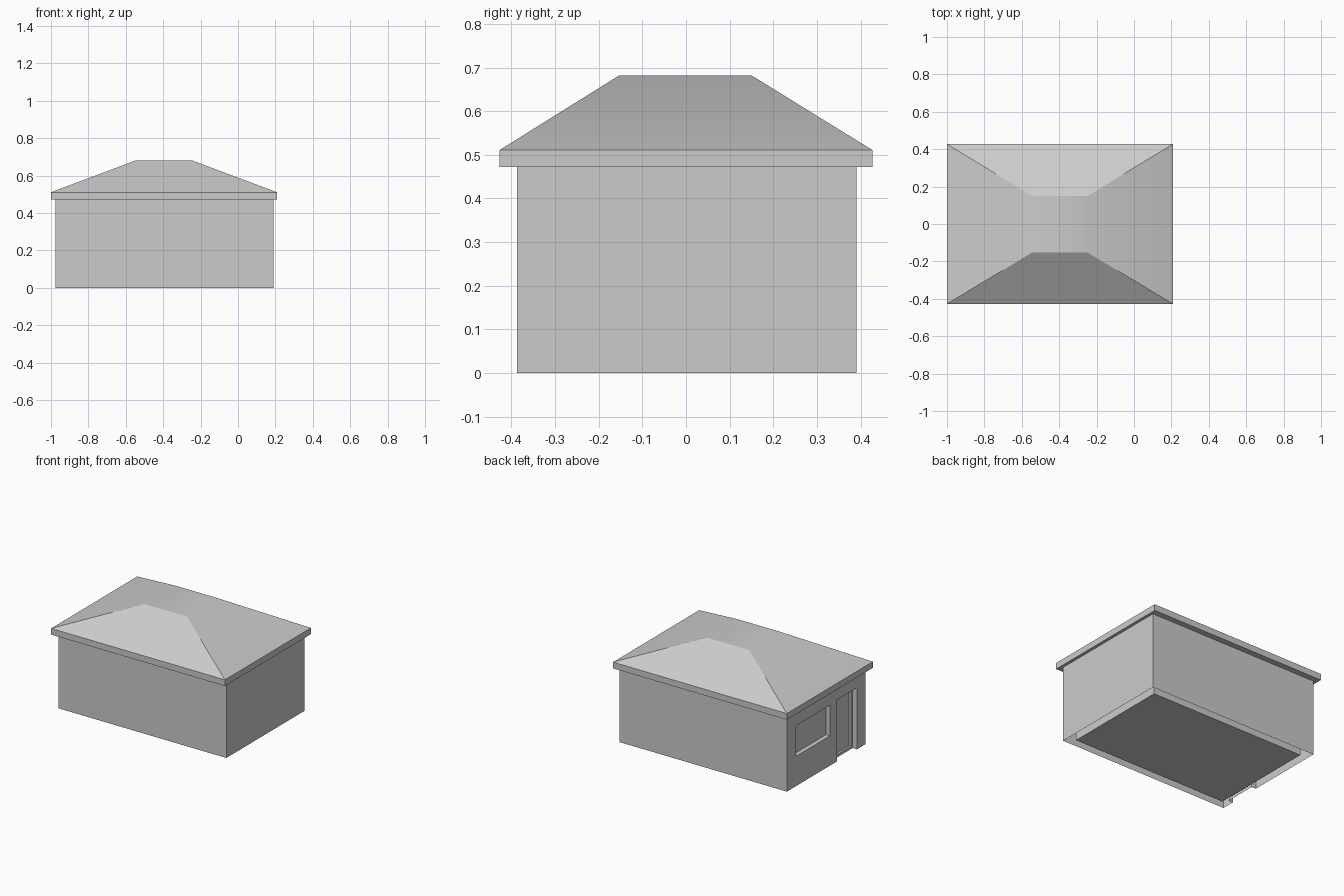
import bpy
import bmesh
import math

cube = bpy.data.objects.get("Cube")
if cube:
    bpy.data.objects.remove(cube, do_unlink=True)

# Single plain grey
GREY = (0.6, 0.6, 0.6, 1.0)
grey = bpy.data.materials.new("plain_grey")
grey.use_nodes = True
grey.diffuse_color = GREY
grey.node_tree.nodes["Principled BSDF"].inputs["Base Color"].default_value = GREY

# Outer wall faces and height
X0, X1, Y0, Y1, TOP = -0.975, 0.19, -0.387, 0.391, 0.48


def make_object(name, bm):
    mesh = bpy.data.meshes.new(name)
    bm.to_mesh(mesh)
    bm.free()
    mesh.materials.append(grey)
    obj = bpy.data.objects.new(name, mesh)
    bpy.context.collection.objects.link(obj)
    return obj


def rectangle(bm, x0, x1, y0, y1, z):
    return [bm.verts.new((x, y, z)) for x, y in ((x0, y0), (x1, y0), (x1, y1), (x0, y1))]


def side_panel(bm, x, y0, y1, z0, z1):
    """Rectangle on a plane facing -x, starting with its bottom edge."""
    return [bm.verts.new((x, y, z)) for y, z in ((y1, z0), (y0, z0), (y0, z1), (y1, z1))]


def bridge(bm, low, high, sides=range(4)):
    for i in sides:
        j = (i + 1) % 4
        bm.faces.new((low[i], low[j], high[j], high[i]))


def recess(name, y0, y1, z0, z1, depth, border=0.0, inner_depth=0.0):
    """Reveal and back plane set into the -x wall, with an optional sunk centre panel."""
    bm = bmesh.new()
    rim = side_panel(bm, X0, y0, y1, z0, z1)
    back = side_panel(bm, X0 + depth, y0, y1, z0, z1)
    # An opening that reaches the ground has no sill
    bridge(bm, rim, back, range(4) if z0 > 0 else range(1, 4))
    if border:
        outer, inner = [side_panel(bm, X0 + depth + d, y0 + border, y1 - border,
                                   z0 + border, z1 - border) for d in (0, inner_depth)]
        bridge(bm, back, outer)
        bridge(bm, outer, inner)
        back = inner
    bm.faces.new(back)
    make_object(name, bm)


# Openings in the -x wall: y0, y1, z0, z1
window = (-0.037, 0.30, 0.187, 0.38)
door = (-0.305, -0.107, 0.0, 0.387)

# Outer walls: three plain sides, and the -x side as a grid with open cells
bm = bmesh.new()
low = rectangle(bm, X0, X1, Y0, Y1, 0)
high = rectangle(bm, X0, X1, Y0, Y1, TOP)
bridge(bm, low, high, range(3))
ys = sorted((Y0, Y1) + window[:2] + door[:2])
zs = sorted((0, TOP) + window[2:] + door[3:])
for y0, y1 in zip(ys, ys[1:]):
    for z0, z1 in zip(zs, zs[1:]):
        y, z = (y0 + y1) / 2, (z0 + z1) / 2
        if not any(o[0] < y < o[1] and o[2] < z < o[3] for o in (window, door)):
            bm.faces.new(side_panel(bm, X0, y0, y1, z0, z1))
bmesh.ops.remove_doubles(bm, verts=bm.verts, dist=0.0001)
make_object("outer_walls", bm)

# Window and door set into the wall
recess("window_recess", *window, 0.028)
recess("door_recess", *door, 0.03, 0.018, 0.012)

# Closed inner room, its floor level with the ground
T = 0.051
bm = bmesh.new()
floor = rectangle(bm, X0 + T, X1 - T, Y0 + T, Y1 - T, 0)
ceiling = rectangle(bm, X0 + T, X1 - T, Y0 + T, Y1 - T, 0.46)
bridge(bm, floor, ceiling)
bm.faces.new(floor[::-1])
bm.faces.new(ceiling)
make_object("inner_room", bm)

# Hipped roof with a fascia band and a small flat top
bm = bmesh.new()
soffit = rectangle(bm, -1.0, 0.208, -0.427, 0.427, 0.472)
eaves = rectangle(bm, -1.0, 0.208, -0.427, 0.427, 0.511)
crown = rectangle(bm, -0.545, -0.248, -0.153, 0.15, 0.682)
bridge(bm, soffit, eaves)
bridge(bm, eaves, crown)
bm.faces.new(soffit[::-1])
bm.faces.new(crown)
roof = make_object("hipped_roof", bm)
bpy.ops.object.select_all(action="DESELECT")
roof.select_set(True)
bpy.context.view_layer.objects.active = roof
bpy.ops.object.shade_smooth_by_angle(angle=math.radians(30))
